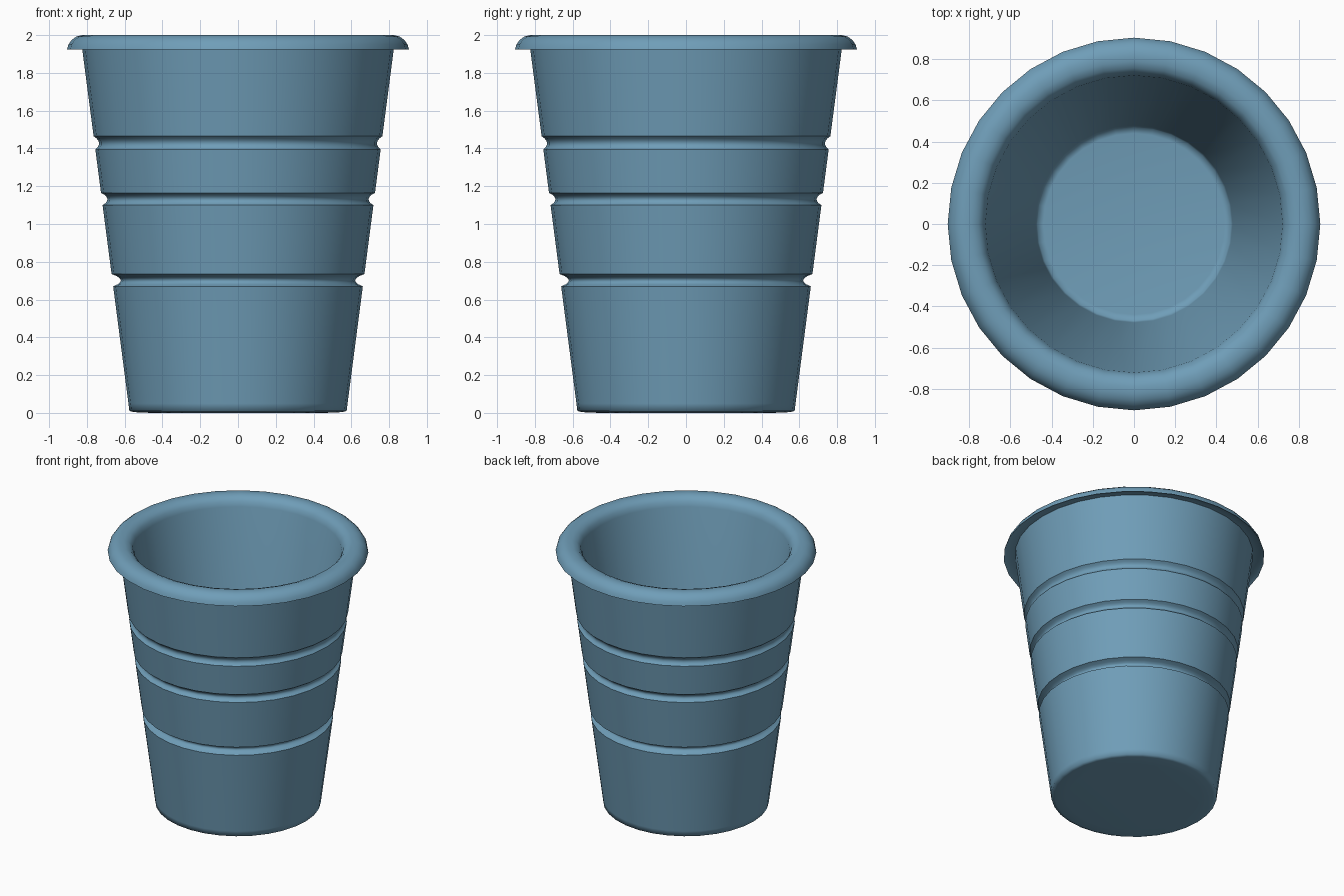
import bpy, bmesh, math

if "Cube" in bpy.data.objects:
    bpy.data.objects.remove(bpy.data.objects["Cube"])

SEGMENTS = 32


def wall_radius(z):
    return 0.575 + (z - 0.01) * 0.25 / 1.92


def groove(z0, z1, depth):
    # concave ring cut into the tapered wall, sharp at both lips
    pts = []
    for i in range(7):
        t = i / 6
        z = z0 + (z1 - z0) * t
        r = wall_radius(z) - depth * math.sin(math.pi * t) ** 0.8
        pts.append((r, z, i in (0, 6)))
    return pts


# outer profile (radius, height, sharp): base, wall with three grooves
profile = [(0.0, 0.0, False), (0.46, 0.0, False), (0.55, 0.004, False),
           (0.575, 0.01, False), (0.58, 0.05, False)]
profile += groove(0.67, 0.735, 0.045)
profile += groove(1.10, 1.165, 0.03)
profile += groove(1.395, 1.465, 0.024)

# rolled lip
profile += [(0.827, 1.943, True), (0.885, 1.94, False), (0.905, 1.925, True),
            (0.897, 1.952, False), (0.88, 1.975, False), (0.855, 1.993, False),
            (0.825, 2.0, False), (0.79, 2.0, False), (0.757, 1.988, False),
            (0.735, 1.965, False), (0.722, 1.93, False)]
# inner wall and floor
profile += [(0.479, 0.07, False), (0.47, 0.025, False), (0.44, 0.02, False),
            (0.0, 0.02, False)]

# lathe the profile
bm = bmesh.new()
rings = []
for r, z, sharp in profile:
    if r == 0:
        rings.append([bm.verts.new((0, 0, z))])
    else:
        rings.append([bm.verts.new((r * math.cos(2 * math.pi * k / SEGMENTS),
                                    r * math.sin(2 * math.pi * k / SEGMENTS), z))
                      for k in range(SEGMENTS)])
for a, b in zip(rings, rings[1:]):
    for k in range(SEGMENTS):
        n = (k + 1) % SEGMENTS
        if len(a) == 1:
            bm.faces.new((a[0], b[n], b[k]))
        elif len(b) == 1:
            bm.faces.new((a[k], a[n], b[0]))
        else:
            bm.faces.new((a[k], a[n], b[n], b[k]))
for f in bm.faces:
    f.smooth = True
for (r, z, sharp), ring in zip(profile, rings):
    if sharp:
        for k in range(SEGMENTS):
            bm.edges.get((ring[k], ring[(k + 1) % SEGMENTS])).smooth = False
bmesh.ops.recalc_face_normals(bm, faces=bm.faces)

mesh = bpy.data.meshes.new("cup")
bm.to_mesh(mesh)
bm.free()
cup = bpy.data.objects.new("cup", mesh)
bpy.context.collection.objects.link(cup)

# blue plastic
mat = bpy.data.materials.new("blue_plastic")
mat.diffuse_color = (0.16, 0.34, 0.48, 1)
mat.use_nodes = True
mat.node_tree.nodes["Principled BSDF"].inputs["Base Color"].default_value = mat.diffuse_color
mesh.materials.append(mat)
